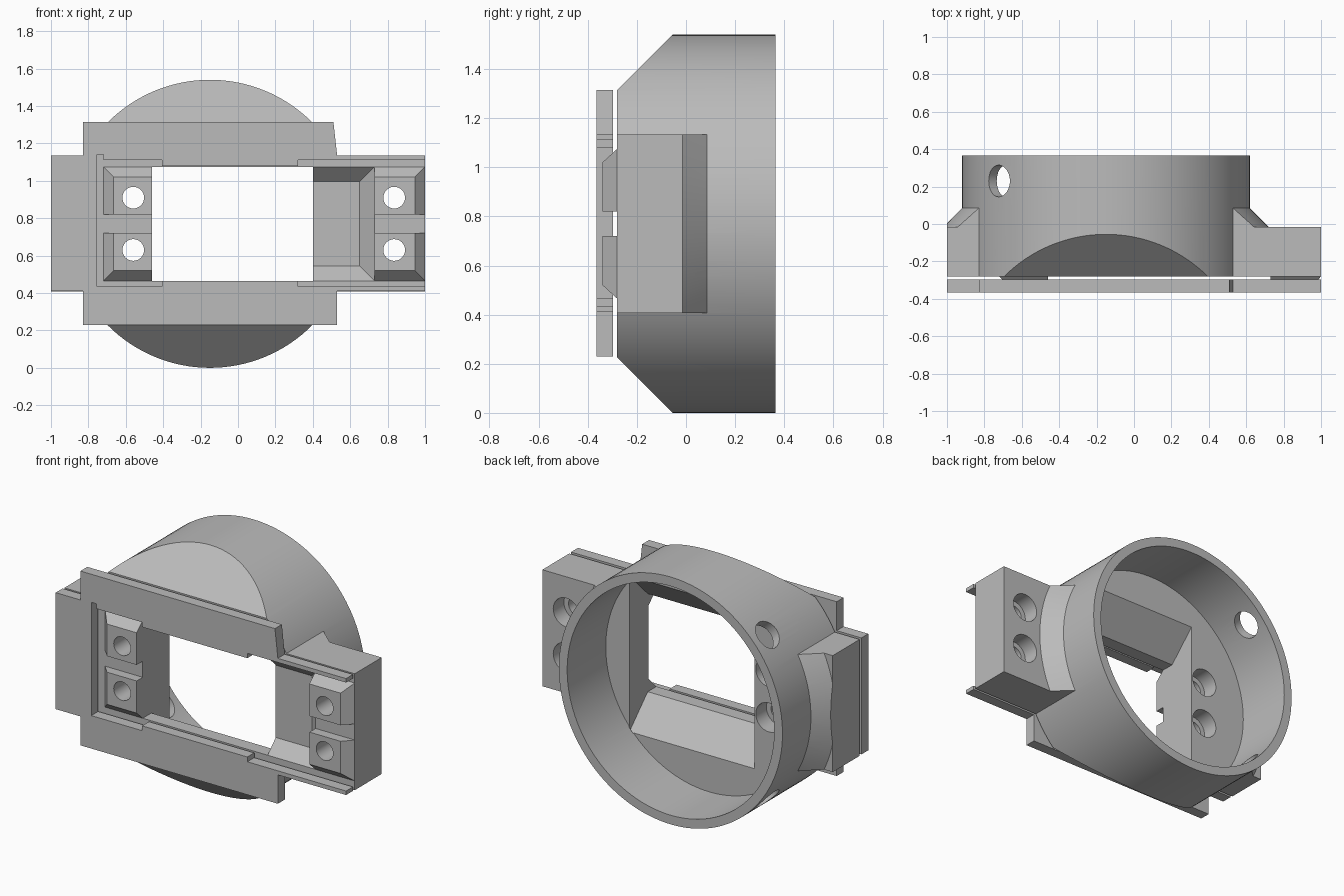
import bpy, bmesh, math
from mathutils import Vector, Matrix

cube = bpy.data.objects.get("Cube")
if cube:
    bpy.data.objects.remove(cube, do_unlink=True)

grey = bpy.data.materials.new("plain_grey")
grey.use_nodes = True
colour = (0.5, 0.5, 0.5, 1)
grey.diffuse_color = colour
grey.node_tree.nodes["Principled BSDF"].inputs["Base Color"].default_value = colour

MID = 0.77                   # height of the ring axis and of the mirror plane
AXIS_X = -0.15               # ring axis
FRONT, FLOOR, RIM = -0.28, -0.015, 0.365


def finish(name, bm):
    bmesh.ops.recalc_face_normals(bm, faces=bm.faces)
    mesh = bpy.data.meshes.new(name)
    bm.to_mesh(mesh)
    bm.free()
    mesh.materials.append(grey)
    obj = bpy.data.objects.new(name, mesh)
    bpy.context.collection.objects.link(obj)
    return obj


def loft(name, sections):
    """Solid through closed sections that share a point count."""
    bm = bmesh.new()
    rings = [[bm.verts.new(p) for p in s] for s in sections]
    n = len(rings[0])
    bm.faces.new(rings[0])
    bm.faces.new(rings[-1])
    for a, b in zip(rings, rings[1:]):
        for i in range(n):
            j = (i + 1) % n
            bm.faces.new((a[i], a[j], b[j], b[i]))
    return finish(name, bm)


def rect(y, x0, x1, half):
    return [(x0, y, MID - half), (x1, y, MID - half), (x1, y, MID + half), (x0, y, MID + half)]


def box(name, x0, x1, y0, y1, half):
    return loft(name, [rect(y0, x0, x1, half), rect(y1, x0, x1, half)])


def prism_x(name, profile, x0, x1):
    return loft(name, [[(x, y, z) for y, z in profile] for x in (x0, x1)])


def tube(name, start, end, r0, r1, sides):
    a, b = Vector(start), Vector(end)
    bm = bmesh.new()
    place = Matrix.Translation((a + b) / 2) @ (b - a).to_track_quat('Z', 'Y').to_matrix().to_4x4()
    bmesh.ops.create_cone(bm, cap_ends=True, segments=sides, radius1=r0, radius2=r1,
                          depth=(b - a).length, matrix=place)
    return finish(name, bm)


def combine(target, tool, operation):
    mod = target.modifiers.new("cut", 'BOOLEAN')
    mod.object, mod.operation, mod.solver = tool, operation, 'EXACT'
    bpy.context.view_layer.objects.active = target
    bpy.ops.object.modifier_apply(modifier=mod.name)
    bpy.data.objects.remove(tool, do_unlink=True)


def along_axis(name, y0, y1, r0, r1, sides=128):
    return tube(name, (AXIS_X, y0, MID), (AXIS_X, y1, MID), r0, r1, sides)


# Ring body with sloped top and bottom at the front
body = along_axis("ring_body", FRONT, RIM, MID, MID)
for side in (-1, 1):
    wedge = [(-0.4, MID + side * 0.425), (0, MID + side * 0.825), (-0.4, MID + side * 0.825)]
    combine(body, prism_x("slope_cutter", wedge, -1, 1), 'DIFFERENCE')

# Cross block and the conical shoulders behind it
HALF = 0.3625
combine(body, box("cross_block", -1, 1, FRONT, FLOOR, HALF), 'UNION')
shoulder = along_axis("shoulder", -0.035, 0.095, 0.89, 0.76)
combine(shoulder, box("shoulder_limit", -1, 1, -0.03, 0.085, HALF), 'INTERSECT')
combine(body, shoulder, 'UNION')

# Bore from the back
combine(body, along_axis("bore", FLOOR, 0.5, 0.713, 0.713), 'DIFFERENCE')

# Window that flares towards the back
OPEN = 0.305
back = OPEN + 0.185
flare = [(-0.4, MID - OPEN), (-0.195, MID - OPEN), (-0.01, MID - back),
         (-0.01, MID + back), (-0.195, MID + OPEN), (-0.4, MID + OPEN)]
combine(body, prism_x("window_cutter", flare, -0.46, 0.4), 'DIFFERENCE')

# Shallow tapered pocket beside the window
pocket = loft("pocket_cutter", [rect(-0.3, 0.39, 0.73, OPEN), rect(FRONT, 0.39, 0.73, OPEN),
                                rect(-0.2, 0.39, 0.65, OPEN - 0.08)])
combine(body, pocket, 'DIFFERENCE')

# Chamfered mounting pads with a notch and two counterbored holes each
for inner, outer, hole_x in ((-0.46, -0.72, -0.56), (0.73, 1, 0.835)):
    bevel = math.copysign(0.055, inner - outer)
    pad = loft("pad", [rect(-0.27, inner, outer, OPEN), rect(FRONT, inner, outer, OPEN),
                       rect(-0.34, inner, outer + bevel, OPEN - 0.055)])
    combine(pad, box("notch", -2, 2, -0.4, FRONT, 0.05), 'DIFFERENCE')
    combine(body, pad, 'UNION')
    for side in (-1, 1):
        z = MID + side * 0.14
        for start, end, r in ((-0.5, 0.1, 0.058), (-0.12, 0.08, 0.09)):
            combine(body, tube("hole", (hole_x, start, z), (hole_x, end, z), r, r, 32), 'DIFFERENCE')

# Two radial holes through the ring wall
for side in (-1, 1):
    d = Vector((-0.745, 0, side * 0.667))
    c = Vector((AXIS_X, 0.23, MID))
    combine(body, tube("radial_hole", c + d * 0.6, c + d * 0.9, 0.085, 0.085, 32), 'DIFFERENCE')

# Separate front frame, open at one end
upper = [(1, 1.11), (1, 1.135), (0.53, 1.135), (0.51, 1.315), (-0.83, 1.315), (-0.83, 1.135), (-1, 1.135)]
lower = [(-1, 0.41), (-0.83, 0.41), (-0.83, 0.23), (0.53, 0.23), (0.53, 0.41), (1, 0.41), (1, 0.435)]
inside = [(0.32, 0.435), (0.32, 0.465), (-0.405, 0.465), (-0.405, 0.435), (-0.755, 0.435),
          (-0.755, 1.14), (-0.72, 1.14), (-0.72, 1.11), (-0.405, 1.11), (-0.405, 1.08),
          (0.32, 1.08), (0.32, 1.11)]
frame = loft("front_frame", [[(x, y, z) for x, z in upper + lower + inside] for y in (-0.365, -0.297)])

# Smooth the round walls, keep edges sharp
for obj in (body, frame):
    bpy.ops.object.select_all(action='DESELECT')
    obj.select_set(True)
    bpy.context.view_layer.objects.active = obj
    bpy.ops.object.shade_smooth_by_angle(angle=math.radians(20))
